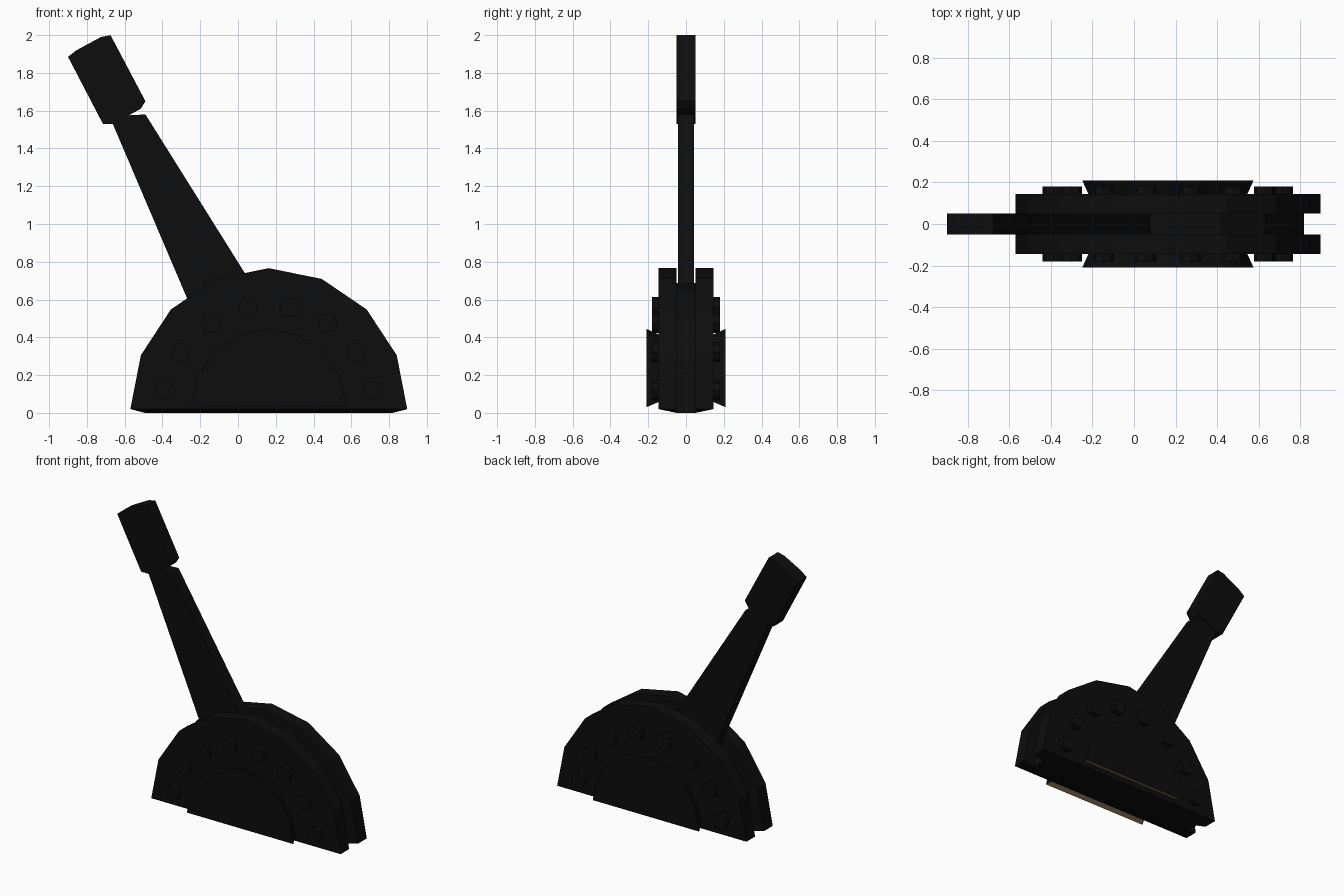
import bpy, bmesh, math
from mathutils import Matrix

if "Cube" in bpy.data.objects:
    bpy.data.objects.remove(bpy.data.objects["Cube"])

CX = 0.163      # centre of the half-round housing
SEGS = 8        # facets over the half circle


def material(name, col):
    m = bpy.data.materials.new(name)
    m.diffuse_color = (*col, 1)
    m.use_nodes = True
    m.node_tree.nodes["Principled BSDF"].inputs["Base Color"].default_value = m.diffuse_color
    return m


BLACK = material("black_metal", (0.004, 0.004, 0.004))
TAN = material("tan_trim", (0.30, 0.21, 0.12))


def finish(bm, name, *mats):
    bmesh.ops.recalc_face_normals(bm, faces=bm.faces)
    me = bpy.data.meshes.new(name)
    bm.to_mesh(me)
    bm.free()
    ob = bpy.data.objects.new(name, me)
    bpy.context.collection.objects.link(ob)
    for m in mats or (BLACK,):
        me.materials.append(m)
    return ob


def sweep_half(bm, profile):
    """Sweep (y, radius, end_z) points over a half circle; returns vertex rings."""
    rings = []
    for i in range(SEGS + 1):
        a = math.pi * i / SEGS
        ring = []
        for y, r, end_z in profile:
            z = end_z if i in (0, SEGS) else 0.02 + (r + 0.013) * math.sin(a)
            ring.append(bm.verts.new((CX + r * math.cos(a), y, z)))
        rings.append(ring)
    for a, b in zip(rings, rings[1:]):
        for j in range(len(profile) - 1):
            bm.faces.new((a[j], a[j + 1], b[j + 1], b[j]))
    return rings


def slab(name, outline, half):
    """Flat part: x/z outline extruded along y."""
    bm = bmesh.new()
    f = bm.faces.new([bm.verts.new((x, -half, z)) for x, z in outline])
    g = bmesh.ops.extrude_face_region(bm, geom=[f])
    bmesh.ops.translate(bm, vec=(0, 2 * half, 0),
                        verts=[v for v in g["geom"] if isinstance(v, bmesh.types.BMVert)])
    return finish(bm, name)


# Housing: two outer half discs joined by a smaller core, leaving the lever slot
bm = bmesh.new()
rings = sweep_half(bm, [(-0.145, 0.733, 0.02), (-0.05, 0.733, 0.02), (-0.05, 0.655, 0),
                        (0.05, 0.655, 0), (0.05, 0.733, 0.02), (0.145, 0.733, 0.02)])
a, b = rings[0], rings[-1]
bm.faces.new([r[0] for r in rings])
bm.faces.new([r[5] for r in rings])
# shallow sloping underside
bm.faces.new((a[2], a[3], b[3], b[2]))
for o, m, i in ((0, 1, 2), (5, 4, 3)):
    bm.faces.new((a[o], a[i], b[i], b[o]))
    bm.faces.new((a[o], a[m], a[i]))
    bm.faces.new((b[o], b[m], b[i]))
finish(bm, "housing")

for side, tag in ((-1, "front"), (1, "back")):
    # Flared side plate with a tan underside
    bm = bmesh.new()
    rings = sweep_half(bm, [(side * 0.14, 0.38, 0.06), (side * 0.21, 0.412, 0.03)])
    bm.faces.new([r[0] for r in rings])
    bm.faces.new([r[1] for r in rings])
    under = bm.faces.new((rings[0][0], rings[0][1], rings[-1][1], rings[-1][0]))
    under.material_index = 1
    finish(bm, tag + "_side_plate", BLACK, TAN)

    # Ring of bolts
    bm = bmesh.new()
    for i in range(SEGS):
        t = math.pi * (i + 0.5) / SEGS
        pos = (CX + 0.56 * math.cos(t), side * 0.155, 0.01 + 0.56 * math.sin(t))
        bmesh.ops.create_cone(bm, cap_ends=True, segments=8, radius1=0.053, radius2=0.053,
                              depth=0.05, matrix=Matrix.Translation(pos)
                              @ Matrix.Rotation(math.pi / 2, 4, 'X'))
    finish(bm, tag + "_bolts")

# Tapered lever arm running down into the slot
slab("lever_arm", [(-0.68, 1.57), (-0.49, 1.58), (0.03, 0.75), (0.12, 0.6),
                   (-0.19, 0.42)], 0.043)

# Handle grip with clipped corners
slab("handle_grip", [(-0.9, 1.885), (-0.855, 1.92), (-0.725, 1.99), (-0.675, 2.0),
                     (-0.49, 1.65), (-0.515, 1.61), (-0.66, 1.53), (-0.715, 1.53)], 0.05)
